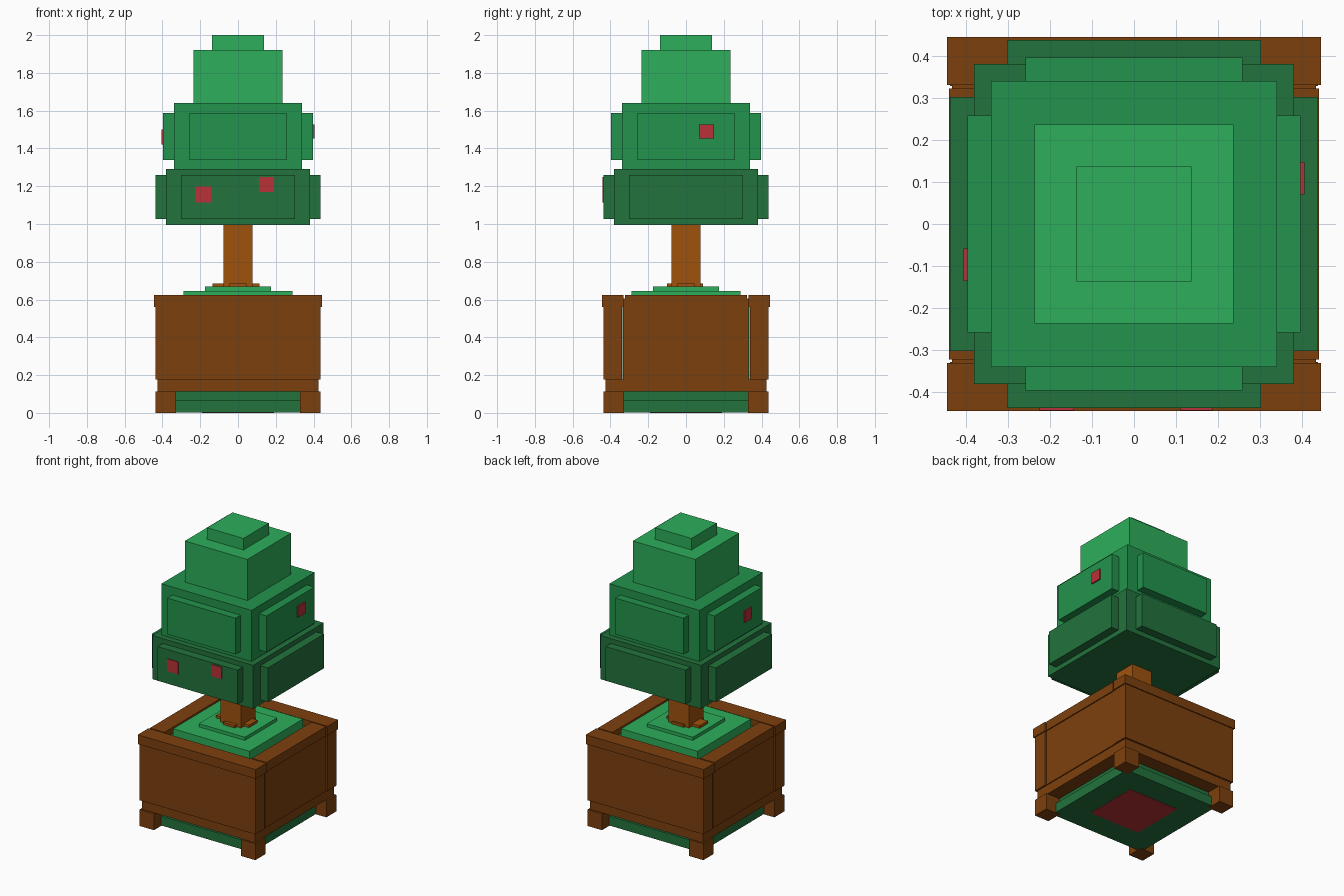
import bpy

cube = bpy.data.objects.get("Cube")
if cube:
    bpy.data.objects.remove(cube, do_unlink=True)


def linear(c):
    c /= 255
    return c / 12.92 if c < 0.04045 else ((c + 0.055) / 1.055) ** 2.4


def material(name, *rgb):
    m = bpy.data.materials.new(name)
    m.use_nodes = True
    color = (*[linear(c) for c in rgb], 1)
    m.diffuse_color = color
    m.node_tree.nodes["Principled BSDF"].inputs["Base Color"].default_value = color
    return m


DARK = material("dark green", 34, 115, 60)
MID = material("mid green", 34, 148, 76)
LIGHT = material("light green", 45, 175, 91)
POT = material("pot brown", 125, 64, 13)
TRUNK = material("trunk brown", 160, 82, 13)
RED = material("berry red", 186, 50, 56)

FACES = [(0, 3, 2, 1), (4, 5, 6, 7), (0, 1, 5, 4),
         (1, 2, 6, 5), (2, 3, 7, 6), (3, 0, 4, 7)]


def box(name, mat, x, y, z):
    """Box from (min, max) pairs along each axis."""
    (x0, x1), (y0, y1) = sorted(x), sorted(y)
    corners = [(a, b, c) for c in z
               for a, b in ((x0, y0), (x1, y0), (x1, y1), (x0, y1))]
    mesh = bpy.data.meshes.new(name)
    mesh.from_pydata(corners, [], FACES)
    mesh.materials.append(mat)
    obj = bpy.data.objects.new(name, mesh)
    bpy.context.collection.objects.link(obj)
    return obj


def block(name, mat, half, z0, z1):
    """Square block centred on the axis."""
    return box(name, mat, (-half, half), (-half, half), (z0, z1))


def tier(name, mat, half, z, reach, plate_half, plate_z):
    """Foliage block with a raised plate on each of its four sides."""
    block(name, mat, half, *z)
    wide = (-plate_half, plate_half)
    for s, a, b in ((1, "left", "back"), (-1, "right", "front")):
        out = (s * half, s * reach)
        box(f"{name}_{a}_plate", mat, out, wide, plate_z)
        box(f"{name}_{b}_plate", mat, wide, out, plate_z)


# Base, feet and tray
block("base_plinth", DARK, 0.36, 0.003, 0.067)
block("base_neck", DARK, 0.33, 0.067, 0.112)
block("base_emblem_panel", RED, 0.19, 0, 0.003)
for sx in (1, -1):
    for sy in (1, -1):
        box("foot", POT, (sx * 0.328, sx * 0.437), (sy * 0.328, sy * 0.437), (0, 0.112))
block("tray", POT, 0.426, 0.112, 0.176)

# Planter walls and rim
block("planter_filling", DARK, 0.337, 0.176, 0.58)
for s, a, b in ((1, "left", "back"), (-1, "right", "front")):
    box(f"{b}_wall", POT, (-0.438, 0.438), (s * 0.338, s * 0.438), (0.176, 0.56))
    box(f"{b}_rim", POT, (-0.445, 0.445), (s * 0.33, s * 0.445), (0.56, 0.623))
    box(f"{a}_wall", POT, (s * 0.33, s * 0.433), (-0.33, 0.33), (0.176, 0.605))
    box(f"{a}_rim", POT, (s * 0.33, s * 0.44), (-0.322, 0.322), (0.56, 0.623))

# Grass mound, roots and trunk
block("grass_lower", LIGHT, 0.288, 0.56, 0.646)
block("grass_upper", LIGHT, 0.174, 0.646, 0.668)
box("root_across", TRUNK, (-0.135, 0.115), (-0.045, 0.045), (0.668, 0.686))
box("root_along", TRUNK, (-0.045, 0.045), (-0.1, 0.09), (0.668, 0.684))
block("trunk", TRUNK, 0.077, 0.66, 1.0)

# Foliage
tier("lower_foliage", DARK, 0.38, (0.995, 1.292), 0.437, 0.302, (1.027, 1.26))
tier("middle_foliage", MID, 0.34, (1.292, 1.641), 0.396, 0.258, (1.34, 1.587))
block("upper_foliage", LIGHT, 0.236, 1.641, 1.921)
block("tip_foliage", LIGHT, 0.137, 1.921, 2.0)

# Berries
box("front_berry_right", RED, (-0.225, -0.142), (-0.443, -0.437), (1.115, 1.198))
box("front_berry_left", RED, (0.11, 0.187), (-0.443, -0.437), (1.17, 1.25))
box("left_berry", RED, (0.396, 0.405), (0.07, 0.147), (1.453, 1.528))
box("right_berry", RED, (-0.405, -0.396), (-0.135, -0.058), (1.422, 1.5))
